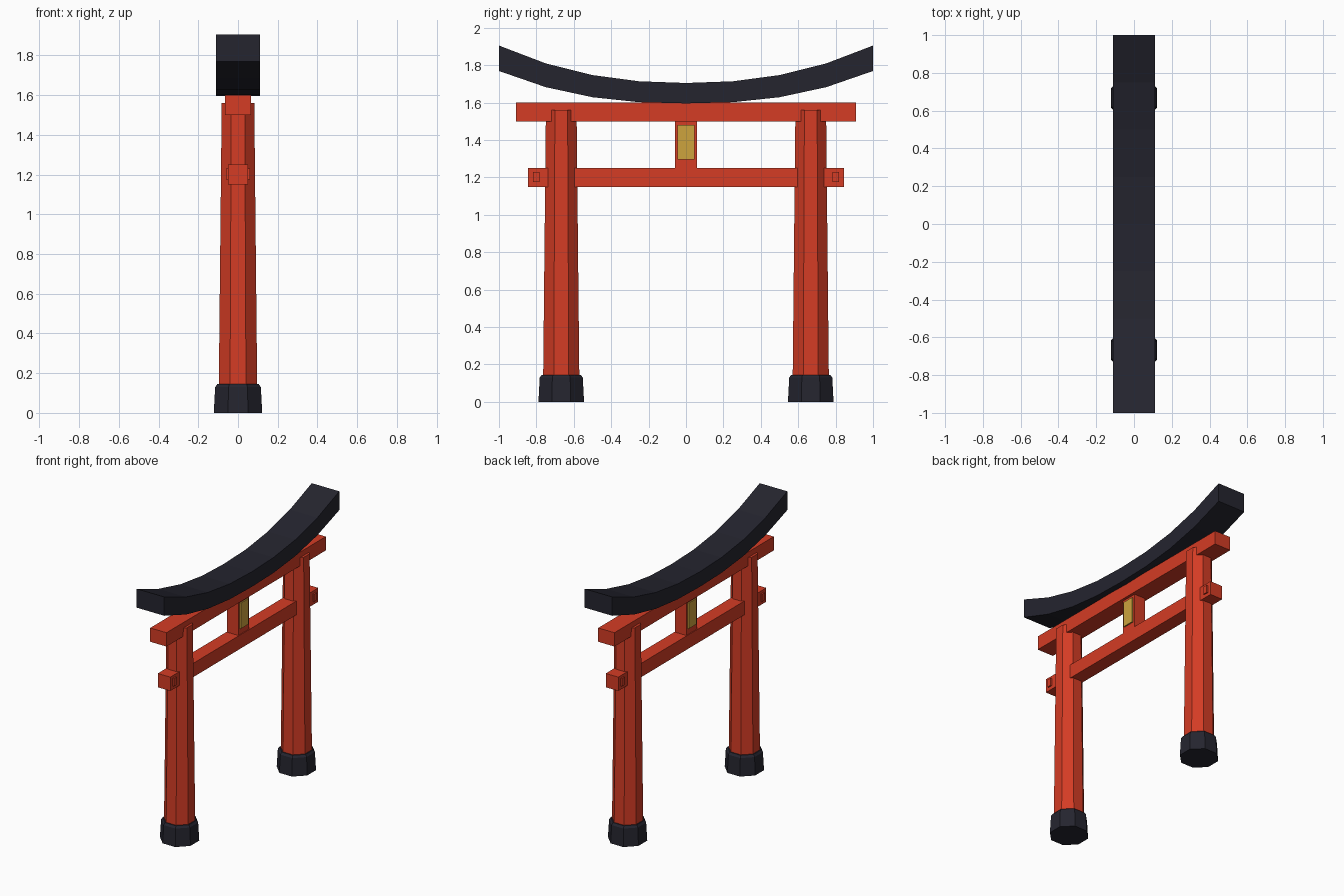
import bpy, bmesh
from math import pi, cos, sin

cube = bpy.data.objects.get("Cube")
if cube:
    bpy.data.objects.remove(cube, do_unlink=True)


def material(name, rgb):
    mat = bpy.data.materials.new(name)
    mat.use_nodes = True
    mat.diffuse_color = (*rgb, 1)
    mat.node_tree.nodes["Principled BSDF"].inputs["Base Color"].default_value = (*rgb, 1)
    return mat


RED = material("vermilion", (0.66, 0.045, 0.018))
BLACK = material("charcoal", (0.018, 0.018, 0.028))
GOLD = material("gold", (0.61, 0.37, 0.048))


def loft(name, rings, mat):
    """Closed solid through a list of equal-sized point rings."""
    bm = bmesh.new()
    loops = [[bm.verts.new(p) for p in ring] for ring in rings]
    for a, b in zip(loops, loops[1:]):
        for i in range(len(a)):
            j = (i + 1) % len(a)
            bm.faces.new((a[i], a[j], b[j], b[i]))
    bm.faces.new(loops[0])
    bm.faces.new(loops[-1])
    bmesh.ops.recalc_face_normals(bm, faces=bm.faces)
    mesh = bpy.data.meshes.new(name)
    bm.to_mesh(mesh)
    bm.free()
    mesh.materials.append(mat)
    obj = bpy.data.objects.new(name, mesh)
    bpy.context.collection.objects.link(obj)
    return obj


def box(name, hx, y0, y1, z0, z1, mat):
    """Box centred on x = 0 with half depth hx."""
    return loft(name, [[(-hx, y, z0), (hx, y, z0), (hx, y, z1), (-hx, y, z1)]
                       for y in (y0, y1)], mat)


def octagon(y, z, apothem):
    r = apothem / cos(pi / 8)
    return [(r * cos(a), y + r * sin(a), z)
            for a in (pi / 8 + i * pi / 4 for i in range(8))]


# Pillars, footings and wedges, one set per side
for side, s in (("front", -1), ("back", 1)):
    y = s * 0.667
    loft(side + "_footing", [octagon(y, z, r) for z, r in
                             ((0, 0.122), (0.13, 0.115), (0.145, 0.104))], BLACK)
    loft(side + "_pillar", [octagon(y, z, r) for z, r in
                            ((0.1, 0.097), (1.56, 0.082))], RED)
    box(side + "_wedge", 0.06, s * 0.8 - 0.017, s * 0.8 + 0.017, 1.175, 1.23, RED)

# Crossbeams and central strut
box("upper_beam", 0.065, -0.91, 0.91, 1.5, 1.6, RED)
box("tie_beam", 0.05, -0.845, 0.845, 1.15, 1.25, RED)
box("central_strut", 0.045, -0.06, 0.06, 1.24, 1.51, RED)
box("plaque", 0.054, -0.045, 0.045, 1.295, 1.48, GOLD)

# Curved roof lintel, thicker towards its raised ends
roof = []
for i in range(-4, 5):
    y = i / 4
    top = 1.705 + 0.2 * abs(y) ** 2.25
    low = 1.596 + 0.173 * abs(y) ** 2.4
    roof.append([(-0.11, y, low), (0.11, y, low), (0.11, y, top), (-0.11, y, top)])
loft("roof_lintel", roof, BLACK)
